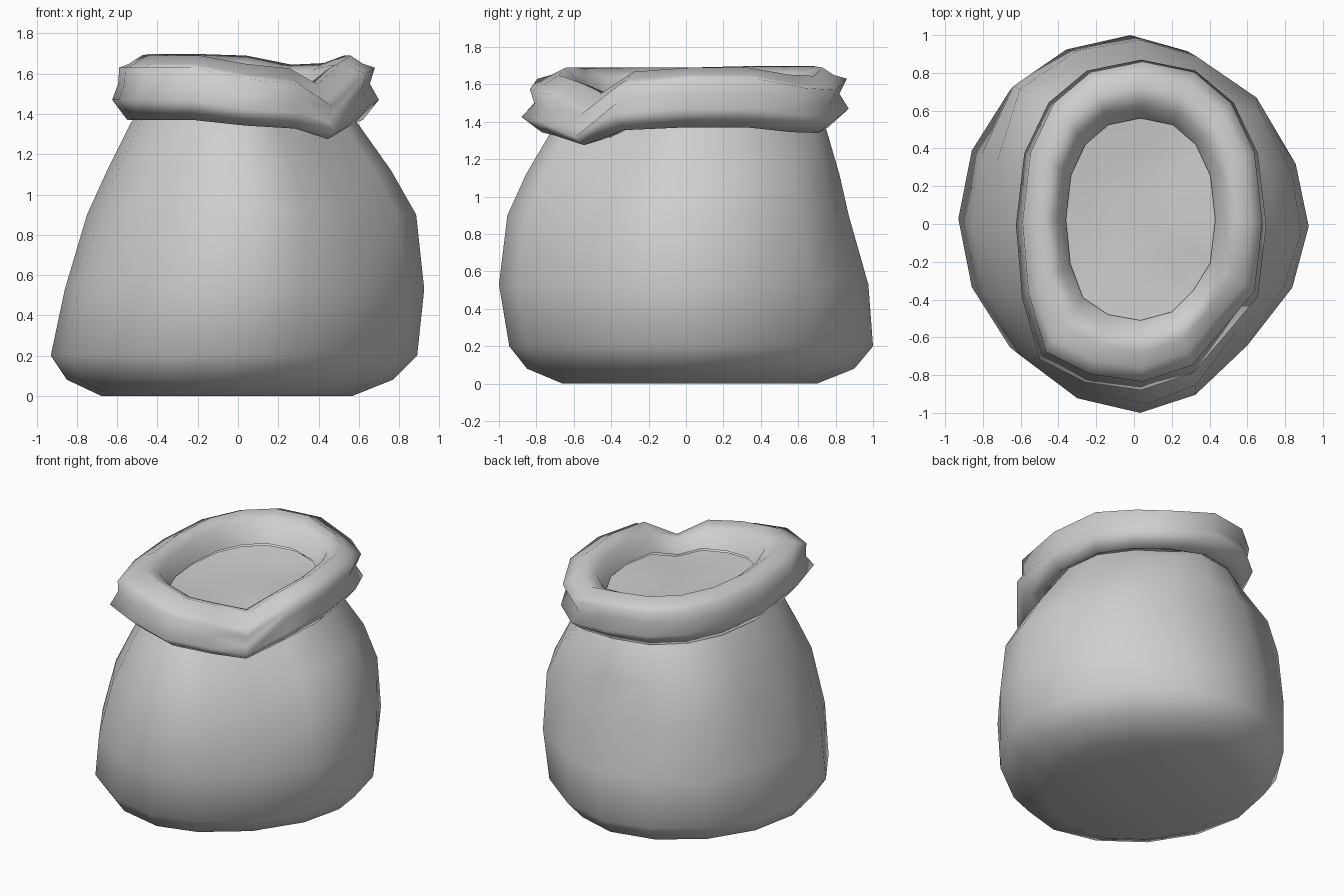
import bpy
import bmesh
from math import cos, sin, tau, copysign

if "Cube" in bpy.data.objects:
    bpy.data.objects.remove(bpy.data.objects["Cube"], do_unlink=True)

SIDES = 16

cloth = bpy.data.materials.new("grey cloth")
cloth.use_nodes = True
cloth.diffuse_color = (0.62, 0.62, 0.62, 1)
cloth.node_tree.nodes["Principled BSDF"].inputs["Base Color"].default_value = (0.62, 0.62, 0.62, 1)

# Uneven cloth, by side number counted from +x towards +y
SAG = {2: -.05, 3: -.06, 5: .01, 6: .01, 7: .01, 12: -.055, 13: -.085, 14: -.19, 15: -.03}
BODY_BULGE = {1: .03, 2: .08, 5: .06, 6: .22, 7: .07, 13: -.03, 14: -.14, 15: -.03}
RIM_BULGE = {9: .02, 10: .1, 11: .02, 13: -.04, 14: -.09}


def rounded(value, power):
    return copysign(abs(value) ** power, value)


def loft(name, rings, left_power, right_power, bulge, cap=None):
    """Join rings of (z, x_min, x_max, y_min, y_max, sag, bulge) into a skin."""
    bm = bmesh.new()
    loops = []
    for z, x0, x1, y0, y1, sag, swell in rings:
        loop = []
        for k in range(SIDES):
            t = tau * k / SIDES
            power = right_power if cos(t) > 0 else left_power
            grow = 1 + swell * bulge.get(k, 0)
            x = (x0 + x1) / 2 + (x1 - x0) / 2 * rounded(cos(t), power)
            y = (y0 + y1) / 2 + (y1 - y0) / 2 * rounded(sin(t), power)
            loop.append(bm.verts.new((x * grow, y * grow, z + sag * SAG.get(k, 0))))
        loops.append(loop)
    for low, high in zip(loops, loops[1:]):
        for k in range(SIDES):
            n = (k + 1) % SIDES
            bm.faces.new((low[k], low[n], high[n], high[k]))
    if cap == "floor":
        bm.faces.new(loops[0][::-1])
    elif cap == "top":
        bm.faces.new(loops[-1])
    for face in bm.faces:
        face.smooth = True
    mesh = bpy.data.meshes.new(name)
    bm.to_mesh(mesh)
    bm.free()
    mesh.materials.append(cloth)
    obj = bpy.data.objects.new(name, mesh)
    bpy.context.collection.objects.link(obj)


# Bag, from the flat floor up to its top tucked inside the rim
loft("sack_body", [
    (0, -.68, .57, -.66, .70, 0, 0),
    (.08, -.85, .77, -.85, .90, 0, 0),
    (.20, -.93, .89, -.945, 1, 0, 0),
    (.53, -.86, .925, -1, .975, 0, .35),
    (.90, -.75, .885, -.955, .87, 0, .9),
    (1.12, -.65, .76, -.855, .82, 0, 1),
    (1.36, -.53, .59, -.73, .75, .5, .5),
    (1.43, -.47, .54, -.66, .68, .6, .5),
], 1.03, 1.15, BODY_BULGE, "floor")

# Rolled rim: tucked hem, two outer folds, crest, then down to the inner lip
loft("rolled_rim", [
    (1.42, -.47, .54, -.66, .68, .6, 1),
    (1.37, -.55, .62, -.77, .76, .5, .5),
    (1.47, -.625, .70, -.88, .87, .8, 1),
    (1.55, -.595, .655, -.81, .82, 1, 1),
    (1.63, -.59, .68, -.835, .86, 1, 1),
    (1.65, -.54, .62, -.76, .79, .95, 1),
    (1.69, -.48, .56, -.68, .73, .75, .8),
    (1.64, -.41, .48, -.58, .63, .5, .5),
    (1.52, -.36, .43, -.51, .56, .3, .5),
], .87, .87, RIM_BULGE)

# Contents just below the lip, dished slightly towards the middle
loft("filling", [
    (1.50, -.38, .45, -.53, .58, .3, .5),
    (1.48, -.24, .31, -.35, .40, .2, .5),
    (1.47, -.10, .17, -.16, .21, 0, 0),
], .87, .87, RIM_BULGE, "top")
